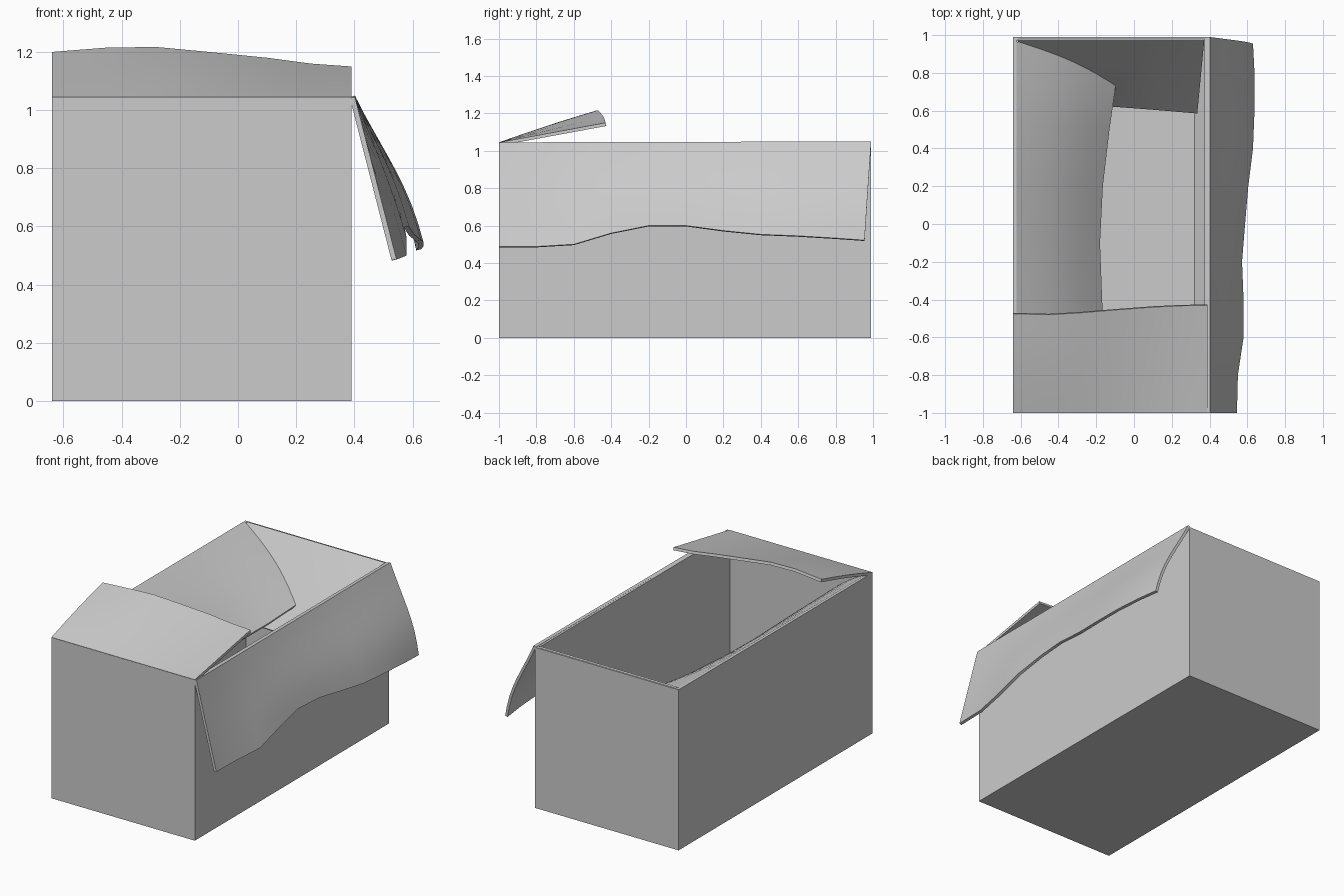
import bpy, bmesh, math
from mathutils import Vector

if "Cube" in bpy.data.objects:
    bpy.data.objects.remove(bpy.data.objects["Cube"])

T = 0.018          # cardboard thickness
X0, X1 = -0.64, 0.39
Y0, Y1 = -1.0, 0.99
H = 1.042


def add_object(name, bm):
    bmesh.ops.recalc_face_normals(bm, faces=bm.faces)
    me = bpy.data.meshes.new(name)
    bm.to_mesh(me)
    bm.free()
    ob = bpy.data.objects.new(name, me)
    bpy.context.collection.objects.link(ob)
    return ob


def prism(name, profile, y0, y1):
    """Extrude an x-z profile along y."""
    bm = bmesh.new()
    face = bm.faces.new([bm.verts.new((x, y0, z)) for x, z in profile])
    ext = bmesh.ops.extrude_face_region(bm, geom=[face])
    moved = [g for g in ext["geom"] if isinstance(g, bmesh.types.BMVert)]
    bmesh.ops.translate(bm, verts=moved, vec=(0, y1 - y0, 0))
    return add_object(name, bm)


def flap(name, a, b, edge, side, bow=(0, 0), power=1, rows=8):
    """Bent sheet from hinge a-b to a wavy free edge; thickness goes along side."""
    a, b, side = Vector(a), Vector(b), Vector(side)
    edge = [Vector(p) for p in edge]
    span = (edge[-1] - edge[0]).dot((b - a).normalized())
    bm = bmesh.new()
    layers = []
    for off in (Vector(), side * T):
        grid = []
        for p in edge:
            t = (p - edge[0]).dot((b - a).normalized()) / span
            h = a.lerp(b, t)
            bulge = -side * (bow[0] + (bow[1] - bow[0]) * t)
            grid.append([bm.verts.new(h.lerp(p, k / rows) + off
                         + bulge * math.sin(math.pi * (k / rows) ** power))
                         for k in range(rows + 1)])
        layers.append(grid)
        for c0, c1 in zip(grid, grid[1:]):
            for k in range(rows):
                bm.faces.new((c0[k], c1[k], c1[k + 1], c0[k + 1]))
    # close the rim between both skins
    p, q = layers
    n = len(edge) - 1
    for k in range(rows):
        for i in (0, n):
            bm.faces.new((p[i][k], p[i][k + 1], q[i][k + 1], q[i][k]))
    for i in range(n):
        for k in (0, rows):
            bm.faces.new((p[i][k], p[i + 1][k], q[i + 1][k], q[i][k]))
    ob = add_object(name, bm)
    for f in ob.data.polygons:
        f.use_smooth = True
    bpy.context.view_layer.objects.active = ob
    ob.select_set(True)
    bpy.ops.object.shade_smooth_by_angle(angle=math.radians(35))
    ob.select_set(False)
    return ob


# open carton: outer shell without a top, thickened inward
bm = bmesh.new()
bmesh.ops.create_cube(bm, size=1)
for v in bm.verts:
    v.co = (X0 if v.co.x < 0 else X1, Y0 if v.co.y < 0 else Y1, 0 if v.co.z < 0 else H)
bm.faces.ensure_lookup_table()
top = [f for f in bm.faces if all(v.co.z > 0.5 for v in f.verts)]
bmesh.ops.delete(bm, geom=top, context='FACES_ONLY')
box = add_object("carton_body", bm)
sol = box.modifiers.new("thickness", 'SOLIDIFY')
sol.thickness = T
sol.offset = -1
sol.use_even_offset = True

# sloped strip along the inside of the right wall
prism("inner_bottom_fold", [(0.32, T), (0.372, T), (0.372, 0.06)], Y0 + T, Y1 - T)

# front flap, tilted up and back
flap("front_flap", (X0, Y0, H + 0.003), (X1, Y0, H + 0.003),
     [(-0.64, -0.475, 1.2), (-0.45, -0.48, 1.215), (-0.28, -0.47, 1.217),
      (-0.1, -0.455, 1.2), (0.1, -0.44, 1.18), (0.25, -0.433, 1.16), (0.39, -0.43, 1.15)],
     (0.0, 0.25, -0.97), (0.005, 0.0))

# right flap, hanging outside with a wavy lower edge
flap("right_flap", (0.402, Y0, 1.045), (0.402, Y1, 1.05),
     [(0.545, -1.0, 0.488), (0.55, -0.8, 0.488), (0.58, -0.6, 0.50), (0.58, -0.4, 0.56),
      (0.572, -0.2, 0.60), (0.588, 0.0, 0.60), (0.605, 0.2, 0.573), (0.63, 0.4, 0.553),
      (0.638, 0.6, 0.545), (0.638, 0.8, 0.533), (0.63, 0.955, 0.522)],
     (-0.95, 0, -0.25), (0.0, 0.025), 1.5)

# left flap, folded into the box and resting on the back flap
flap("left_flap", (-0.622, -0.975, H), (-0.622, 0.965, H),
     [(-0.16, -0.97, 0.67), (-0.165, -0.5, 0.665), (-0.18, -0.1, 0.665),
      (-0.165, 0.2, 0.675), (-0.13, 0.5, 0.70), (-0.1, 0.71, 0.735), (-0.08, 0.93, 0.75)],
     (-0.45, 0, -0.89), (0.03, 0.015))

# back flap, folded steeply down inside
flap("back_flap", (-0.615, 0.972, H + 0.006), (0.372, 0.972, H + 0.006),
     [(-0.6, 0.645, 0.585), (-0.35, 0.635, 0.585), (-0.1, 0.62, 0.59),
      (0.1, 0.605, 0.595), (0.335, 0.585, 0.60)],
     (0, 0.77, -0.63), (0.0, 0.0))
